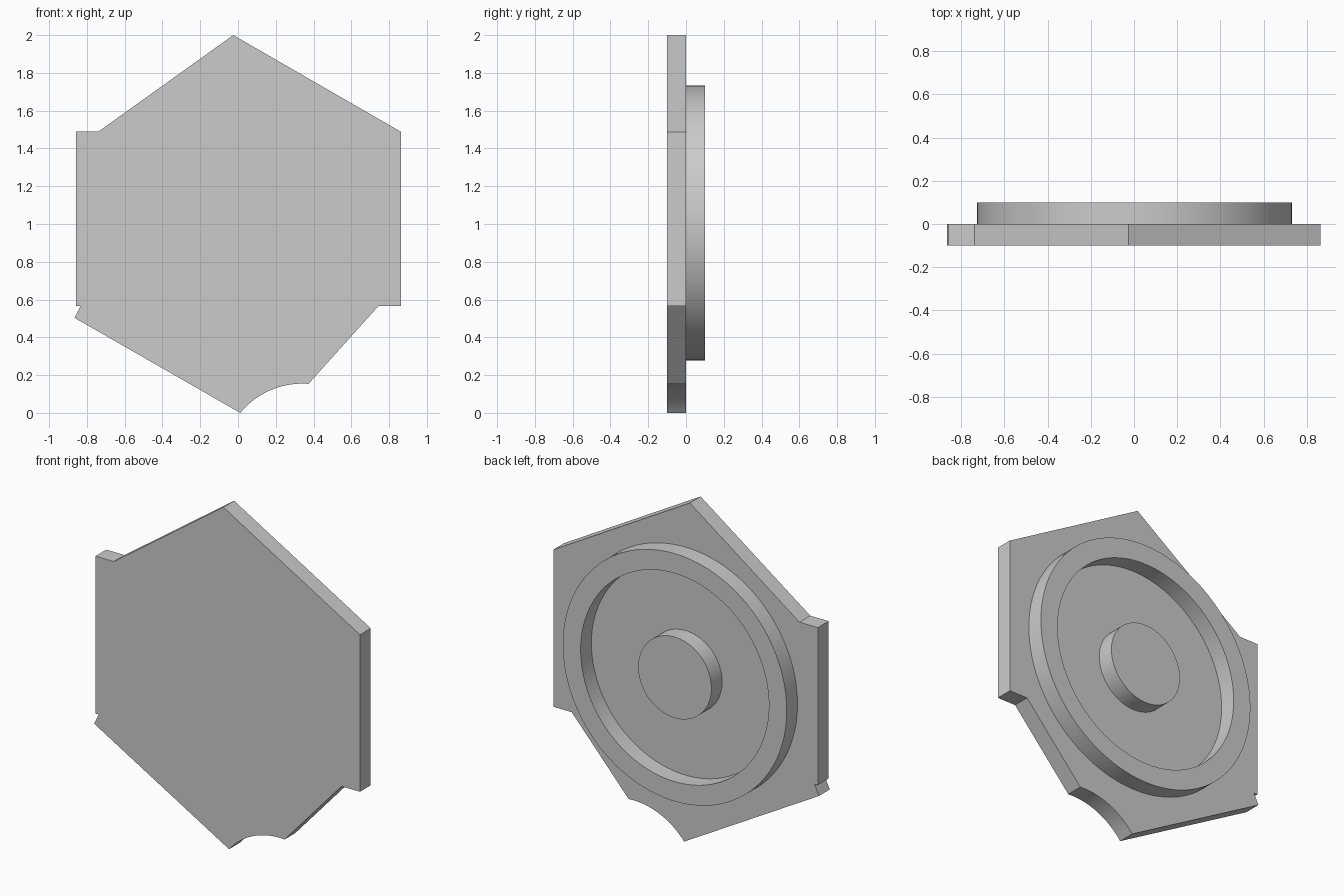
import bpy, bmesh
from math import sin, cos, pi, atan2, radians

cube = bpy.data.objects.get("Cube")
if cube:
    bpy.data.objects.remove(cube, do_unlink=True)

THICK = 0.1
CENTRE = (0.003, 1.005)
SEGMENTS = 128

grey = bpy.data.materials.new("plain_grey")
grey.use_nodes = True
grey.diffuse_color = (0.6, 0.6, 0.6, 1)
grey.node_tree.nodes["Principled BSDF"].inputs["Base Color"].default_value = (0.6, 0.6, 0.6, 1)


def finish(name, bm):
    bmesh.ops.recalc_face_normals(bm, faces=bm.faces)
    mesh = bpy.data.meshes.new(name)
    bm.to_mesh(mesh)
    bm.free()
    obj = bpy.data.objects.new(name, mesh)
    mesh.materials.append(grey)
    bpy.context.collection.objects.link(obj)
    bpy.ops.object.select_all(action='DESELECT')
    obj.select_set(True)
    bpy.context.view_layer.objects.active = obj
    bpy.ops.object.shade_smooth_by_angle(angle=radians(20))
    return obj


def extrude_outline(name, outline, y0, y1):
    """Solid with an (x, z) outline, running from y0 to y1."""
    bm = bmesh.new()
    face = bm.faces.new([bm.verts.new((x, y0, z)) for x, z in outline])
    ext = bmesh.ops.extrude_face_region(bm, geom=[face])
    verts = [v for v in ext["geom"] if isinstance(v, bmesh.types.BMVert)]
    bmesh.ops.translate(bm, verts=verts, vec=(0, y1 - y0, 0))
    return finish(name, bm)


def circle(radius):
    steps = [2 * pi * i / SEGMENTS for i in range(SEGMENTS)]
    return [(CENTRE[0] + radius * cos(a), CENTRE[1] + radius * sin(a)) for a in steps]


def ring(name, outer, inner, y0, y1):
    """Flat ring with a square section."""
    bm = bmesh.new()
    section = [(outer, y0), (outer, y1), (inner, y1), (inner, y0)]
    loops = [[bm.verts.new((x, y, z)) for x, z in circle(r)] for r, y in section]
    for k in range(4):
        a, b = loops[k], loops[(k + 1) % 4]
        for i in range(SEGMENTS):
            j = (i + 1) % SEGMENTS
            bm.faces.new((a[i], a[j], b[j], b[i]))
    return finish(name, bm)


# Concave bite beside the bottom corner
bite_x, bite_r, bite_top = 0.34, 0.424, 0.155
bite_z = bite_top - bite_r
start = atan2(0.153 - bite_z, 0.373 - bite_x)
end = atan2(-bite_z, 0.012 - bite_x)
bite = [(bite_x + bite_r * cos(a), bite_z + bite_r * sin(a))
        for a in (start + (end - start) * i / 16 for i in range(17))]

# Notched hexagonal plate
outline = [(-0.025, 2.0), (0.863, 1.488), (0.863, 0.565), (0.743, 0.565)]
outline += bite
outline += [(-0.865, 0.503), (-0.835, 0.565), (-0.857, 0.565),
            (-0.857, 1.49), (-0.738, 1.49)]
extrude_outline("hexagonal_plate", outline, -THICK, 0)

# Raised ring and centre boss on the back
ring("raised_ring", 0.728, 0.612, 0, THICK)
extrude_outline("centre_boss", circle(0.238), 0, THICK)
